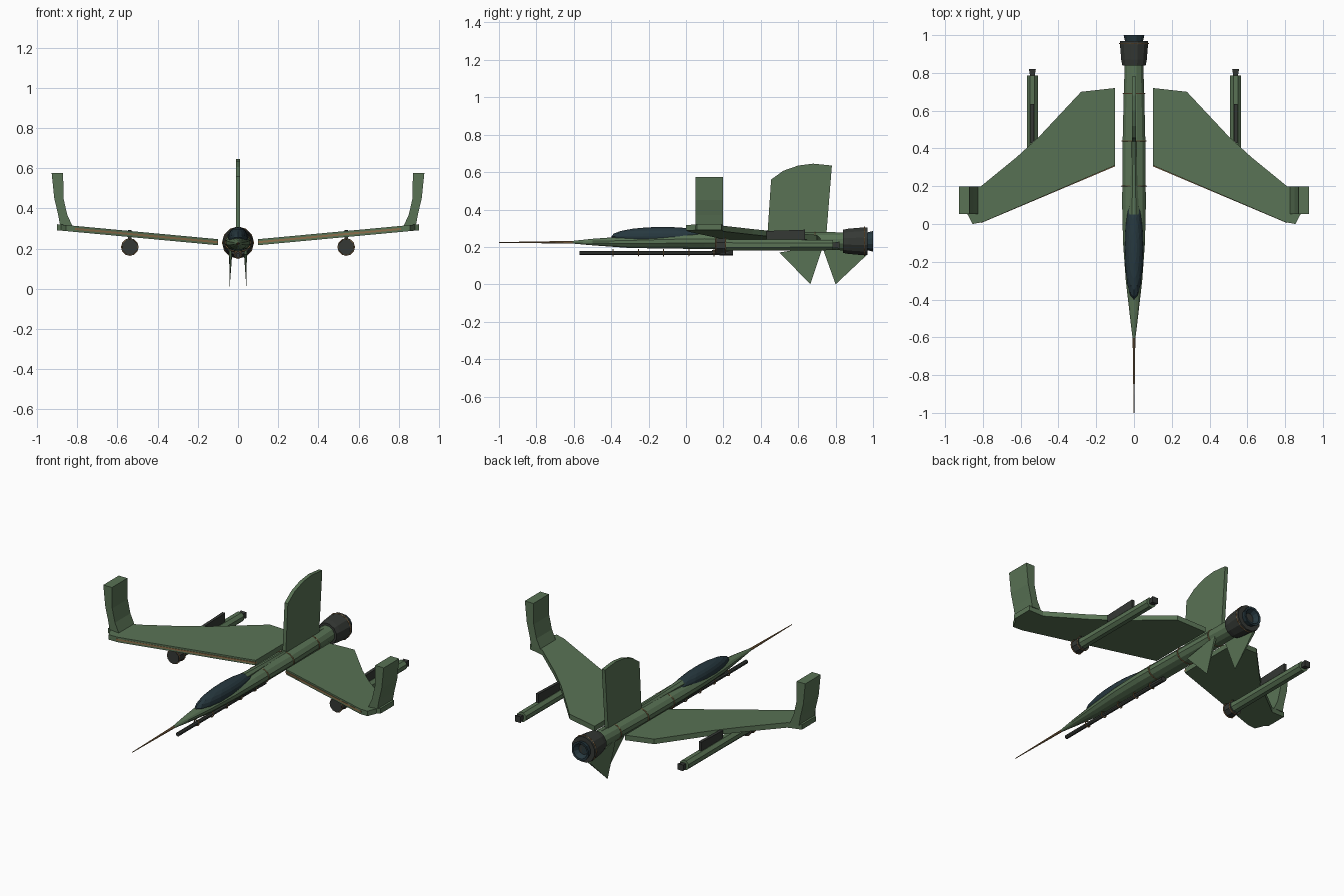
import bpy, bmesh, math
from mathutils import Vector

if "Cube" in bpy.data.objects:
    bpy.data.objects.remove(bpy.data.objects["Cube"])


def mat(name, r, g, b):
    m = bpy.data.materials.new(name)
    m.diffuse_color = (r, g, b, 1)
    m.use_nodes = True
    m.node_tree.nodes["Principled BSDF"].inputs["Base Color"].default_value = m.diffuse_color
    return m


GREEN = mat("green paint", 0.10, 0.17, 0.09)
DARK = mat("dark metal", 0.035, 0.04, 0.035)
GLASS = mat("canopy glass", 0.02, 0.04, 0.05)
BRASS = mat("brass", 0.27, 0.16, 0.07)


def finish(name, bm, material):
    bmesh.ops.recalc_face_normals(bm, faces=bm.faces)
    me = bpy.data.meshes.new(name)
    bm.to_mesh(me)
    bm.free()
    ob = bpy.data.objects.new(name, me)
    bpy.context.collection.objects.link(ob)
    me.materials.append(material)
    return ob


def loft(name, rings, material, n=12, x=0.0):
    """Skin elliptical rings (y, x radius, z radius, z centre) along y."""
    bm = bmesh.new()
    loops = []
    for y, rx, rz, zc in rings:
        loops.append([bm.verts.new((x + rx * math.cos(2 * math.pi * (i + .5) / n), y,
                                    zc + rz * math.sin(2 * math.pi * (i + .5) / n)))
                      for i in range(n)])
    for a, b in zip(loops, loops[1:]):
        for i in range(n):
            j = (i + 1) % n
            bm.faces.new((a[i], a[j], b[j], b[i]))
    bm.faces.new(loops[0])
    bm.faces.new(loops[-1])
    return finish(name, bm, material)


def slab(name, points, offset, material):
    """Extrude a planar outline by an offset vector."""
    bm = bmesh.new()
    face = bm.faces.new([bm.verts.new(p) for p in points])
    new = bmesh.ops.extrude_face_region(bm, geom=[face])["geom"]
    bmesh.ops.translate(bm, vec=Vector(offset),
                        verts=[v for v in new if isinstance(v, bmesh.types.BMVert)])
    return finish(name, bm, material)


def ring(name, y, r, z, material, x=0.0, minor=0.003, sx=1.0):
    bpy.ops.mesh.primitive_torus_add(major_radius=r, minor_radius=minor, major_segments=12,
                                     minor_segments=6, location=(x, y, z),
                                     rotation=(math.pi / 2, 0, 0))
    ob = bpy.context.object
    ob.name = name
    ob.scale = (sx, 1, 1)
    ob.data.materials.append(material)


# Fuselage, nose probe and spine
loft("fuselage", [(-.62, .006, .006, .225), (-.5, .021, .018, .226), (-.3, .045, .033, .226),
                  (-.1, .06, .04, .23), (.1, .065, .045, .232), (.45, .062, .046, .23),
                  (.7, .056, .048, .23), (.86, .05, .05, .23)], GREEN)
loft("nose_probe", [(-1, .002, .002, .224), (-.6, .008, .008, .225)], BRASS, 8)
loft("spine", [(.05, .03, .025, .272), (.2, .02, .022, .268), (.45, .014, .02, .265),
               (.8, .012, .015, .265)], GREEN, 8)
for i, (y, r, sx) in enumerate([(.2, .046, 1.4), (.44, .047, 1.34), (.69, .049, 1.16)]):
    ring(f"fuselage_band_{i}", y, r, .23, BRASS, sx=sx)

# Canopy
bpy.ops.mesh.primitive_uv_sphere_add(segments=16, ring_count=10, location=(0, -.125, .255))
canopy = bpy.context.object
canopy.name = "canopy"
canopy.scale = (.05, .275, .052)
canopy.data.materials.append(GLASS)

# Engine with recessed exhaust
loft("engine_shroud", [(.84, .064, .064, .23), (.87, .07, .07, .23), (.95, .077, .077, .23),
                       (.97, .077, .077, .23)], DARK)
loft("exhaust", [(.96, .047, .047, .23), (1.0, .057, .057, .23), (.999, .045, .045, .23),
                 (.97, .03, .03, .23)], GLASS)
ring("engine_band", .955, .077, .23, BRASS)

# Tail fin
fin = [(.435, .26), (.455, .56), (.52, .607), (.6, .635), (.68, .645), (.78, .635), (.75, .26)]
slab("tail_fin", [(-.011, y, z) for y, z in fin], (.022, 0, 0), GREEN)


# Staggered lower fins, one on each side
def lower_fin(name, side, outline):
    bm = bmesh.new()
    a, t, b = outline
    inner, outer = .03 * side, .044 * side
    pa, pb = [[bm.verts.new((x, *p)) for x in (inner, outer)] for p in (a, b)]
    tip = bm.verts.new((.042 * side, *t))
    bm.faces.new((pa[0], pb[0], tip))
    bm.faces.new((pa[1], tip, pb[1]))
    bm.faces.new((pa[0], tip, pa[1]))
    bm.faces.new((pb[0], pb[1], tip))
    bm.faces.new((pa[0], pa[1], pb[1], pb[0]))
    finish(name, bm, GREEN)


lower_fin("lower_fin_right", 1, [(.5, .17), (.665, 0), (.735, .21)])
lower_fin("lower_fin_left", -1, [(.725, .21), (.8, 0), (.97, .16)])

# Wings, winglets and underwing pods, built on both sides
outline = [(.10, .31), (.80, .01), (.855, 0), (.88, .05), (.9, .06), (.9, .19), (.81, .2),
           (.62, .355), (.5, .465), (.28, .70), (.10, .72)]
winglet = [(.825, .315), (.85, .37), (.868, .45), (.87, .575), (.927, .575), (.914, .45),
           (.895, .37), (.885, .315)]
for s, tag in ((1, "right"), (-1, "left")):
    def wing_z(x):
        return .217 + (x - .1) * .093

    wing = slab(f"wing_{tag}", [(s * x, y, wing_z(x)) for x, y in outline], (0, 0, .03), GREEN)
    edge = [(.10, .305), (.81, .005), (.81, .02), (.10, .32)]
    slab(f"leading_edge_{tag}", [(s * x, y, wing_z(x) + .01) for x, y in edge], (0, 0, .01), BRASS)
    slab(f"winglet_{tag}", [(s * x, .052, z) for x, z in winglet], (0, .146, 0), GREEN)

    px = s * .538
    loft(f"pod_{tag}", [(.19, .036, .036, .21), (.25, .032, .032, .21), (.785, .032, .03, .21)],
         GREEN, 8, px)
    loft(f"pod_intake_{tag}", [(.155, .04, .04, .208), (.215, .042, .042, .208)], DARK, 8, px)
    for i, y in enumerate((.16, .21)):
        ring(f"pod_band_{tag}_{i}", y, .041, .208, BRASS, px)
    loft(f"pod_tail_{tag}", [(.77, .014, .014, .21), (.82, .026, .026, .21)], DARK, 4, px)
    pod_fin = [(.43, .225), (.43, .285), (.635, .292), (.635, .225)]
    slab(f"pod_fin_{tag}", [(px - .009, y, z) for y, z in pod_fin], (.018, 0, 0), DARK)

# Long gun barrel under the belly with hoops
loft("gun_barrel", [(-.57, .012, .012, .167), (.16, .012, .012, .167)], DARK, 8)
loft("gun_breech", [(.14, .016, .015, .17), (.25, .016, .015, .168)], DARK, 8)
for i in range(5):
    ring(f"gun_hoop_{i}", -.39 + i * .135, .017, .169, BRASS)
